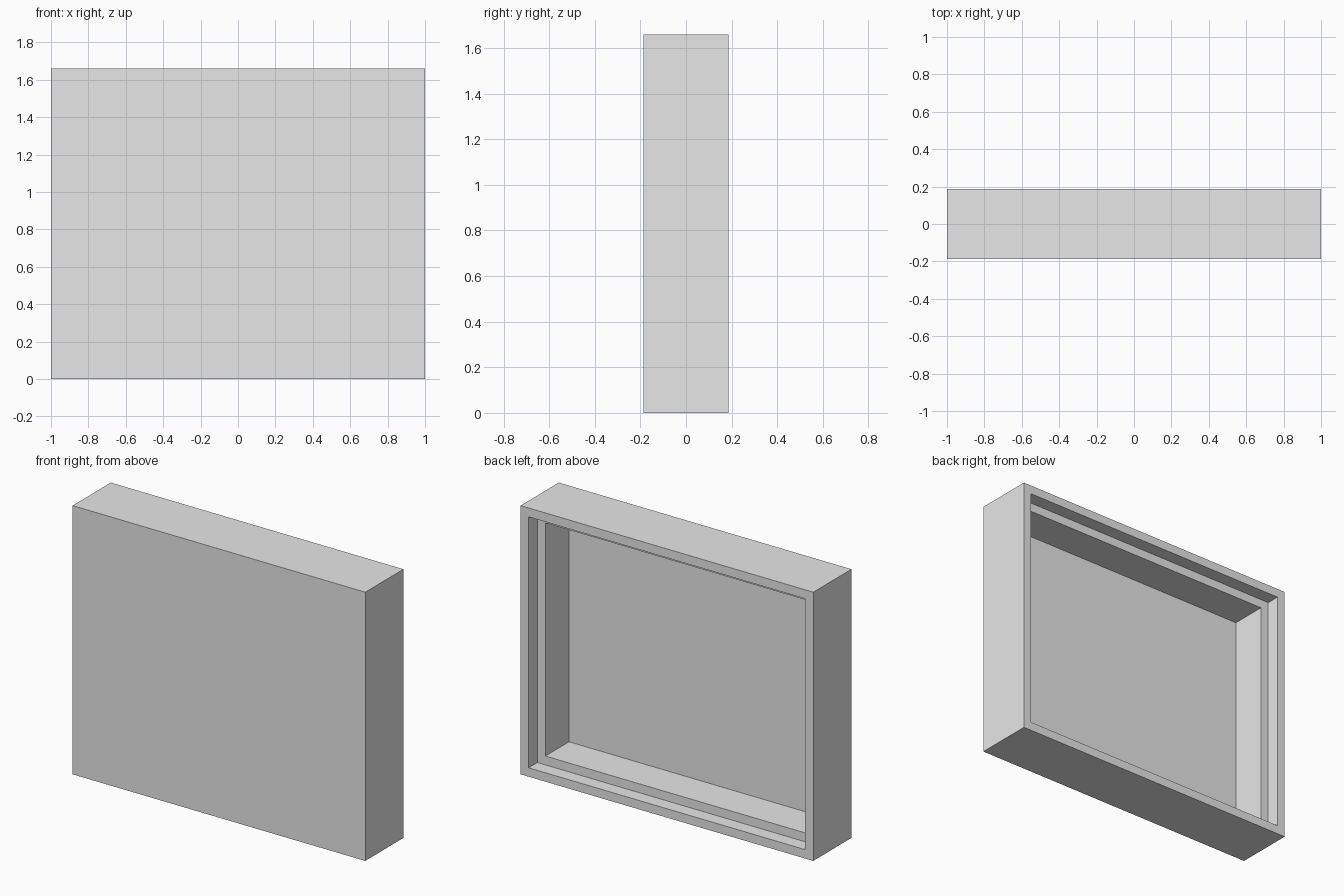
import bpy
import bmesh
from mathutils import Vector

cube = bpy.data.objects.get("Cube")
if cube:
    bpy.data.objects.remove(cube, do_unlink=True)

WIDTH, DEPTH, HEIGHT = 2.0, 0.372, 1.66
RIM = 0.055          # width of the outer rim and of the inner ledge
STEP_DEPTH = 0.085   # rebate behind the rim
POCKET_DEPTH = 0.23  # main recess below the ledge

grey = bpy.data.materials.new("light_grey")
grey.use_nodes = True
grey.diffuse_color = (0.8, 0.8, 0.8, 1)
grey.node_tree.nodes["Principled BSDF"].inputs["Base Color"].default_value = (0.8, 0.8, 0.8, 1)


def recess(bm, face, border, depth):
    """Inset a back face and push it towards the front with straight walls."""
    bmesh.ops.inset_region(bm, faces=[face], thickness=border, use_even_offset=True)
    floor = bmesh.ops.extrude_discrete_faces(bm, faces=[face])["faces"][0]
    bmesh.ops.translate(bm, verts=floor.verts, vec=Vector((0, -depth, 0)))
    return floor


# Solid block
bm = bmesh.new()
bmesh.ops.create_cube(bm, size=1)
bmesh.ops.scale(bm, verts=bm.verts, vec=(WIDTH, DEPTH, HEIGHT))
bmesh.ops.translate(bm, verts=bm.verts, vec=(0, 0, HEIGHT / 2))
bm.normal_update()

# Stepped recess in the back: rebate, ledge, then deep pocket
back = max(bm.faces, key=lambda f: f.normal.y)
floor = recess(bm, back, RIM, STEP_DEPTH)
bm.normal_update()
recess(bm, floor, RIM, POCKET_DEPTH)
bmesh.ops.recalc_face_normals(bm, faces=bm.faces)

mesh = bpy.data.meshes.new("stepped_tray")
bm.to_mesh(mesh)
bm.free()
mesh.materials.append(grey)
tray = bpy.data.objects.new("stepped_tray", mesh)
bpy.context.collection.objects.link(tray)
